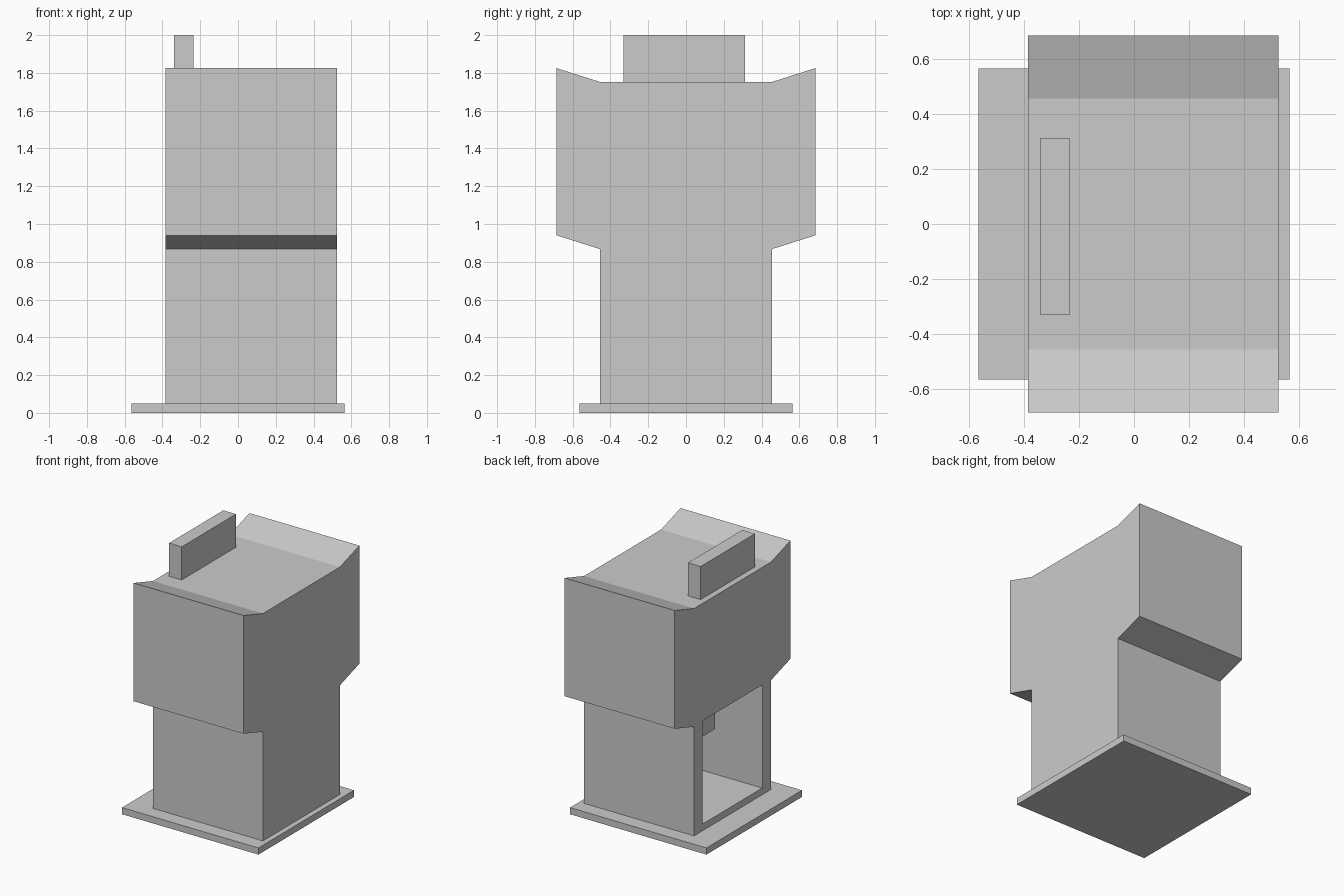
import bpy
import bmesh

if "Cube" in bpy.data.objects:
    bpy.data.objects.remove(bpy.data.objects["Cube"])


def add_object(name, bm):
    bmesh.ops.recalc_face_normals(bm, faces=bm.faces)
    mesh = bpy.data.meshes.new(name)
    bm.to_mesh(mesh)
    bm.free()
    obj = bpy.data.objects.new(name, mesh)
    bpy.context.collection.objects.link(obj)
    return obj


def box(name, x, y, z):
    """Box from (min, max) ranges on each axis."""
    bm = bmesh.new()
    bmesh.ops.create_cube(bm, size=1)
    for v in bm.verts:
        v.co = [r[0] if c < 0 else r[1] for c, r in zip(v.co, (x, y, z))]
    return add_object(name, bm)


def extrude_x(name, profile, x0, x1):
    """Solid from a y-z profile, extruded along x."""
    bm = bmesh.new()
    face = bm.faces.new([bm.verts.new((x0, y, z)) for y, z in profile])
    new = bmesh.ops.extrude_face_region(bm, geom=[face])["geom"]
    verts = [g for g in new if isinstance(g, bmesh.types.BMVert)]
    bmesh.ops.translate(bm, verts=verts, vec=(x1 - x0, 0, 0))
    return add_object(name, bm)


# Base plate
box("base_plate", (-0.565, 0.565), (-0.565, 0.565), (0, 0.05))

# Body: narrow stem flaring into a wide head with raised lips
half = [(0.455, 0.05), (0.455, 0.867), (0.685, 0.94), (0.685, 1.825), (0.455, 1.752)]
profile = half + [(-y, z) for y, z in reversed(half)]
body = extrude_x("body", profile, -0.385, 0.525)

# Recess open on the left side of the stem
cutter = box("recess_cutter", (-0.6, 0.42), (-0.352, 0.352), (0.10, 0.872))
cutter.hide_render = True
cutter.hide_viewport = True
cut = body.modifiers.new("recess", "BOOLEAN")
cut.operation = "DIFFERENCE"
cut.solver = "EXACT"
cut.object = cutter

# Spout hanging from the recess ceiling
box("spout", (-0.17, 0.03), (-0.10, 0.10), (0.58, 0.88))

# Upright panel on the top
box("top_panel", (-0.34, -0.235), (-0.33, 0.312), (1.745, 2.0))
